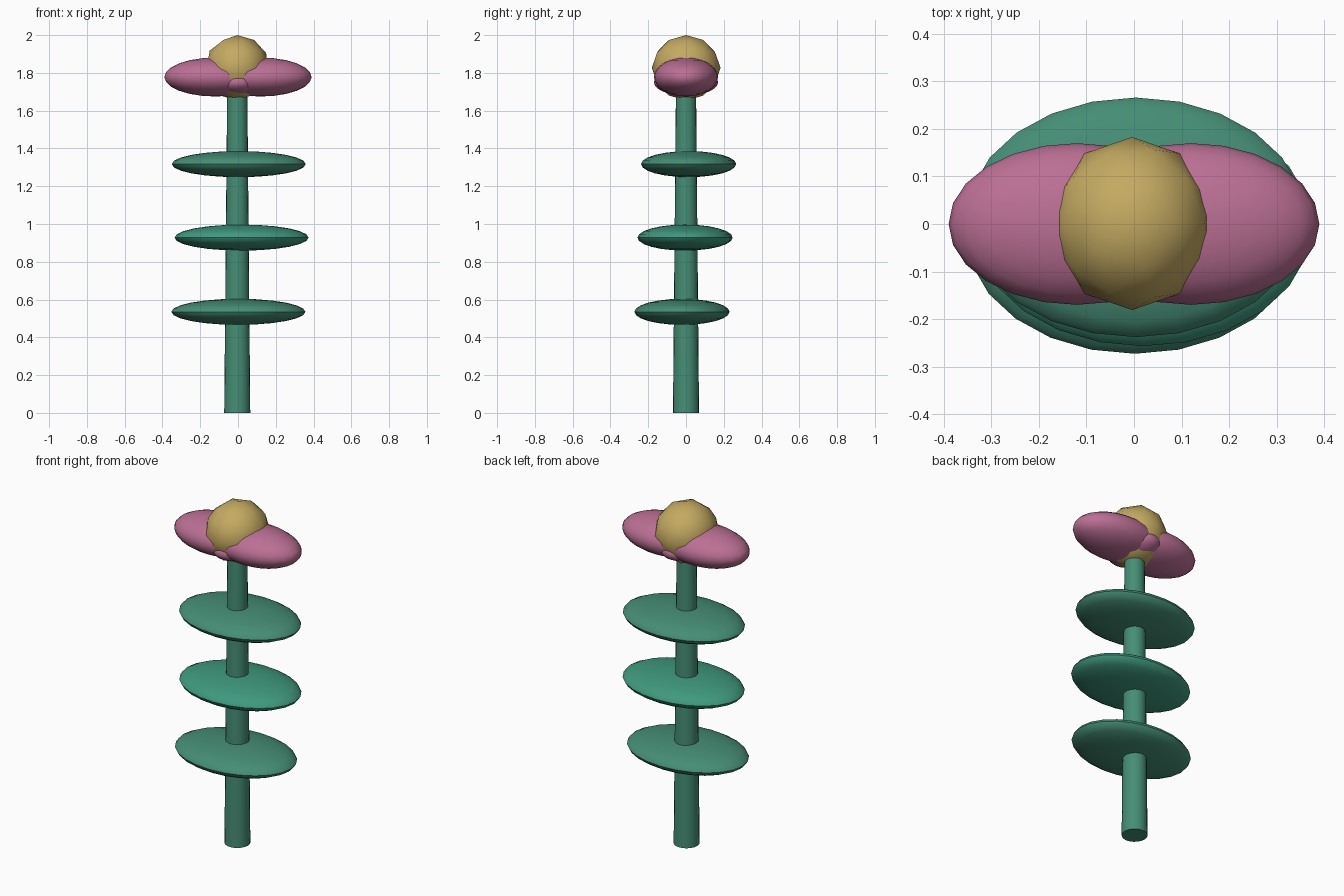
import bpy, math

if "Cube" in bpy.data.objects:
    bpy.data.objects.remove(bpy.data.objects["Cube"])


def material(name, color):
    m = bpy.data.materials.new(name)
    m.diffuse_color = (*color, 1)
    m.use_nodes = True
    m.node_tree.nodes["Principled BSDF"].inputs["Base Color"].default_value = m.diffuse_color
    return m


green = material("stem_green", (0.06, 0.27, 0.18))
bright = material("leaf_green", (0.05, 0.32, 0.21))
pink = material("petal_pink", (0.50, 0.16, 0.30))
gold = material("centre_gold", (0.55, 0.40, 0.12))


def finish(name, mat):
    o = bpy.context.object
    o.name = name
    o.data.materials.append(mat)
    bpy.ops.object.transform_apply(location=False, rotation=False, scale=True)
    bpy.ops.object.shade_smooth_by_angle(angle=math.radians(40))
    return o


def ellipsoid(name, loc, radii, mat, segments=24, rings=12):
    bpy.ops.mesh.primitive_uv_sphere_add(segments=segments, ring_count=rings, radius=1, location=loc)
    bpy.context.object.scale = radii
    return finish(name, mat)


CX = -0.004

# Tapered stem running up into the flower
bpy.ops.mesh.primitive_cone_add(vertices=20, radius1=0.069, radius2=0.053, depth=1.75, location=(CX, 0, 0.875))
finish("stem", green)

# Three flat disc leaves, each slightly offset
leaves = [(0.002, -0.021, 0.535, green), (0.019, -0.005, 0.928, bright), (0.004, 0.014, 1.317, green)]
for i, (x, y, z, mat) in enumerate(leaves, 1):
    ellipsoid(f"leaf_{i}", (x, y, z), (0.355, 0.252, 0.069), mat)

# Two petal lobes with a narrow bridge where they meet
for side, name in ((-1, "petal_left"), (1, "petal_right")):
    ellipsoid(name, (side * 0.12, 0, 1.778), (0.27, 0.17, 0.103), pink)
ellipsoid("petal_bridge", (0, 0, 1.75), (0.12, 0.17, 0.07), pink)

# Faceted flower centre
bpy.ops.mesh.primitive_ico_sphere_add(subdivisions=2, radius=1, location=(CX, 0.001, 1.827))
bpy.context.object.scale = (0.171, 0.182, 0.173)
finish("flower_centre", gold)
